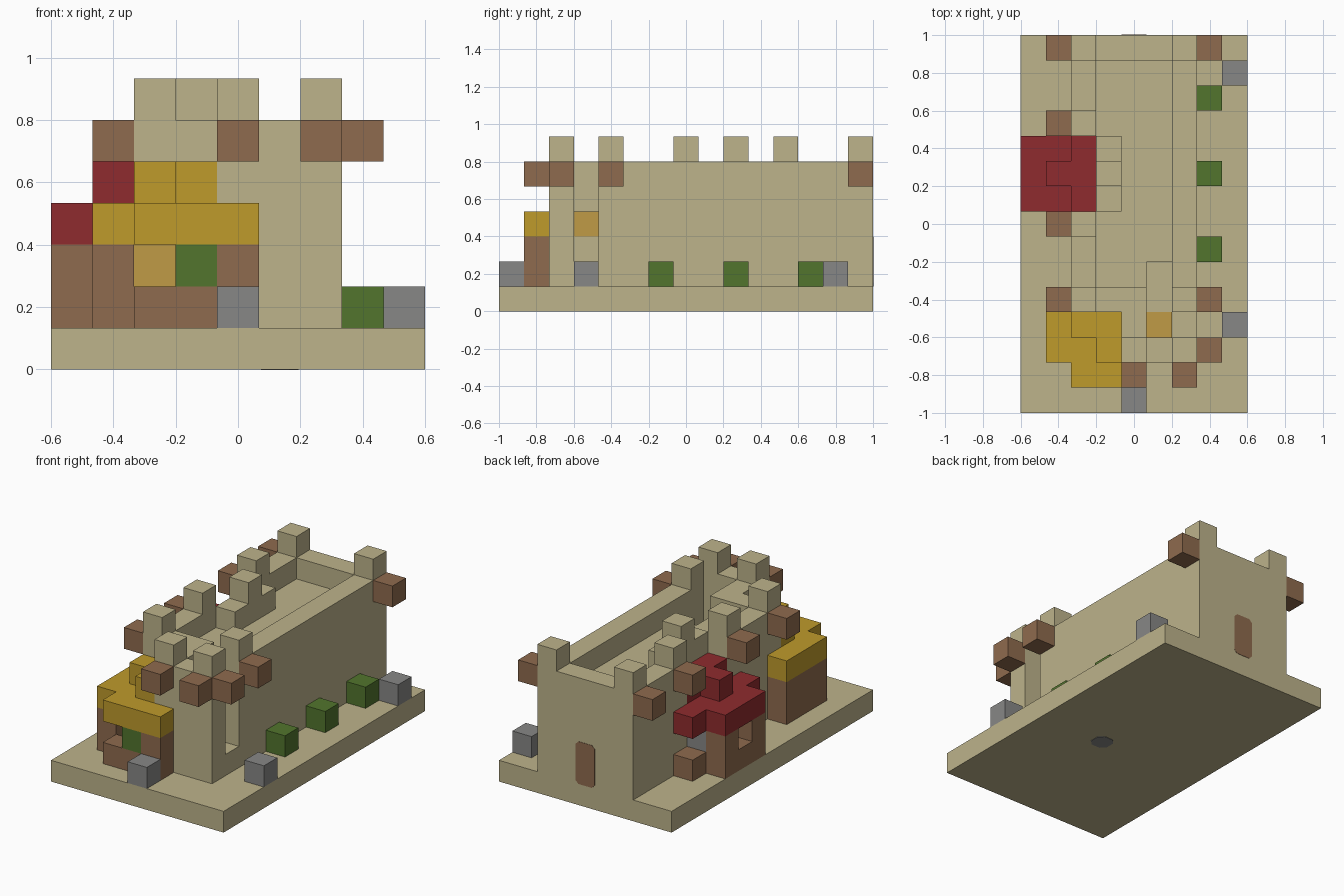
import bpy
import bmesh
from mathutils import Vector

cube = bpy.data.objects.get("Cube")
if cube:
    bpy.data.objects.remove(cube, do_unlink=True)

U = 2 / 15                      # edge of one building block
ORIGIN = Vector((-0.6, -1, 0))


def material(name, rgb):
    """Flat material from 0-255 display values."""
    col = [((c / 255 + 0.055) / 1.055) ** 2.4 for c in rgb] + [1]
    m = bpy.data.materials.new(name)
    m.diffuse_color = col
    m.use_nodes = True
    bsdf = m.node_tree.nodes["Principled BSDF"]
    bsdf.inputs["Base Color"].default_value = col
    bsdf.inputs["Roughness"].default_value = 0.9
    return m


SAND = material("sandstone", (189, 179, 139))
WOOD = material("brown_wood", (143, 107, 78))
GOLD = material("yellow_roof", (191, 155, 43))
RED = material("red_roof", (143, 43, 46))
LEAF = material("green_leaf", (82, 117, 45))
STONE = material("grey_stone", (135, 135, 134))
PLANK = material("orange_plank", (192, 155, 70))


def box(i, j, k):
    """Set of blocks; each argument is an index or an inclusive (low, high) pair."""
    spans = [range(a, a + 1) if isinstance(a, int) else range(a[0], a[1] + 1)
             for a in (i, j, k)]
    return {(x, y, z) for x in spans[0] for y in spans[1] for z in spans[2]}


def add_object(name, bm, mat):
    mesh = bpy.data.meshes.new(name)
    bm.to_mesh(mesh)
    bm.free()
    mesh.materials.append(mat)
    ob = bpy.data.objects.new(name, mesh)
    bpy.context.scene.collection.objects.link(ob)
    return ob


def build(name, cells, mat):
    """Skin a set of blocks with only its outer faces."""
    bm = bmesh.new()
    for cell in sorted(cells):
        centre = Vector(cell) + Vector((0.5, 0.5, 0.5))
        for axis in range(3):
            for sign in (-1, 1):
                n = Vector((0, 0, 0))
                n[axis] = sign
                if tuple(int(c + d) for c, d in zip(cell, n)) in cells:
                    continue
                a = Vector((0, 0, 0))
                a[(axis + 1) % 3] = 0.5
                b = n.cross(a)
                mid = centre + n * 0.5
                corners = (mid - a - b, mid + a - b, mid + a + b, mid - a + b)
                bm.faces.new([bm.verts.new(ORIGIN + p * U) for p in corners])
    bmesh.ops.remove_doubles(bm, verts=bm.verts, dist=U / 100)
    return add_object(name, bm, mat)


def plate(name, centre, right, up, width, height, cut, mat):
    """Thin plate with clipped corners, facing right x up."""
    right, up = Vector(right), Vector(up)
    w, h = width / 2, height / 2
    outline = [(w - cut, -h), (w, cut - h), (w, h - cut), (w - cut, h),
               (cut - w, h), (-w, h - cut), (-w, cut - h), (cut - w, -h)]
    bm = bmesh.new()
    face = bm.faces.new([bm.verts.new(Vector(centre) + right * p + up * q)
                         for p, q in outline])
    new = bmesh.ops.extrude_face_region(bm, geom=[face])
    verts = [v for v in new["geom"] if isinstance(v, bmesh.types.BMVert)]
    bmesh.ops.translate(bm, verts=verts, vec=right.cross(up) * 0.002)
    bmesh.ops.recalc_face_normals(bm, faces=bm.faces)
    return add_object(name, bm, mat)


# Ground slab
build("ground_slab", box((0, 8), (0, 14), 0), SAND)

# Hall: walls around a sunken roof terrace, with a bay stepped in on its right
hall = box((2, 6), (4, 14), (1, 5)) - box((3, 5), (5, 13), 5)
hall -= box(2, (8, 10), (4, 5))
hall |= box(3, (8, 10), 5)

# Corner tower: hollow, with a tall slot in its side and steps from the terrace
tower = box((4, 6), (2, 4), (1, 5)) - box(5, 3, (3, 5)) - box(6, 3, (2, 5))
build("castle_walls", (hall | tower) - box(5, (4, 5), (4, 5)), SAND)
build("tower_floor", box(5, 3, 3), PLANK)

# Battlements, each with a wooden bracket fixed outside the wall
for i, j in ((2, 14), (6, 14), (2, 11), (2, 7), (2, 4), (6, 4), (6, 2), (4, 2), (3, 9)):
    build("battlement", box(i, j, 6), SAND)
for i, j in ((1, 14), (7, 14), (1, 11), (1, 7), (1, 4), (7, 4), (7, 2), (4, 1), (6, 1)):
    build("bracket", box(i, j, 5), WOOD)

# Corner house with the yellow roof
walls = box(1, (2, 4), (1, 2)) | box((2, 4), 1, (1, 2))
build("corner_house_walls", walls - box((2, 3), 1, 2), WOOD)
build("corner_house_plant", box(3, 1, 2), LEAF)
build("corner_house_chest", box(2, 3, 2), PLANK)
low = box(1, (2, 4), 3) | box((2, 4), 1, 3) | box(2, 2, 3)
high = box((2, 3), 3, 4) | box(3, 2, 4)
build("corner_house_roof", low | high, GOLD)

# Side house with the red roof
walls = box(0, (8, 10), (1, 2)) | box(1, 7, (1, 2)) | box(1, 11, 1)
build("side_house_walls", walls - box(0, 9, 2), WOOD)
build("side_house_stove", box(1, 10, 2), STONE)
low = box(0, (8, 10), 3) | box(1, (7, 11), 3)
high = box(2, (8, 10), 4) | box(1, 9, 4)
build("side_house_roof", low | high, RED)

# Bushes and boulders on the ground
for j in (6, 9, 12):
    build("bush", box(7, j, 1), LEAF)
for i, j in ((4, 0), (8, 3), (8, 13)):
    build("boulder", box(i, j, 1), STONE)

# Back door and the drain cover under the slab
plate("back_door", (0, 1, 2 * U), (-1, 0, 0), (0, 0, 1), U, 2 * U, 0.02, WOOD)
plate("drain_cover", (U, -U, 0), (1, 0, 0), (0, -1, 0), 0.12, 0.12, 0.03, STONE)
